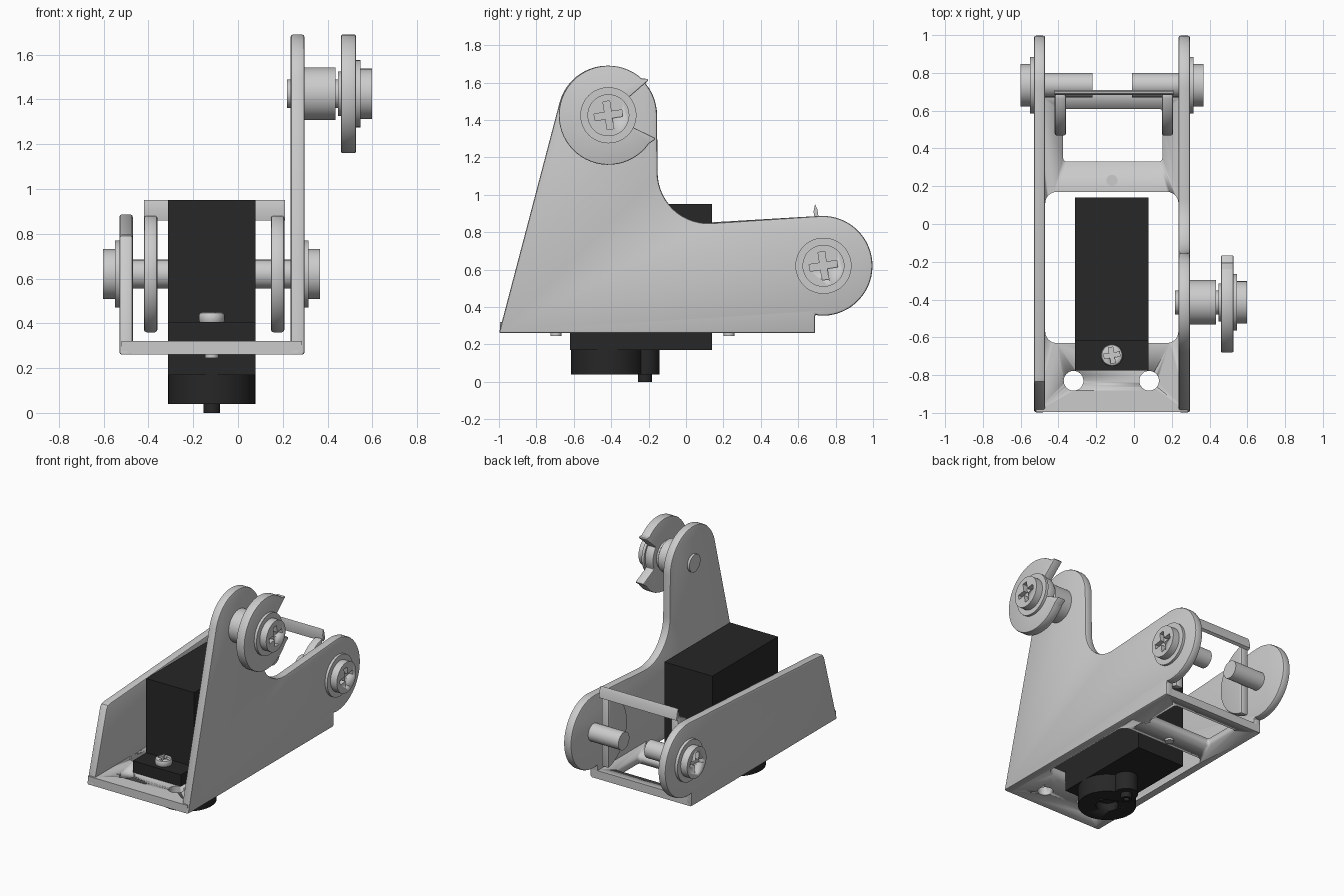
import bpy, bmesh
from math import sin, cos, radians, pi
from mathutils import Vector

if "Cube" in bpy.data.objects:
    bpy.data.objects.remove(bpy.data.objects["Cube"])


def material(name, c):
    m = bpy.data.materials.new(name)
    m.diffuse_color = (c, c, c, 1)
    m.use_nodes = True
    m.node_tree.nodes["Principled BSDF"].inputs["Base Color"].default_value = m.diffuse_color
    return m


BLACK = material("black_plastic", 0.02)
STEEL = material("light_steel", 0.6)


def arc(cx, cy, r, a0, a1, n=24):
    return [(cx + r * cos(radians(a0 + (a1 - a0) * i / n)),
             cy + r * sin(radians(a0 + (a1 - a0) * i / n))) for i in range(n + 1)]


def circle(cx, cy, r, n=48):
    return arc(cx, cy, r, 0, 360 - 360 / n, n - 1)


def rect(x0, x1, y0, y1, r=0):
    if not r:
        return [(x0, y0), (x1, y0), (x1, y1), (x0, y1)]
    return (arc(x1 - r, y0 + r, r, -90, 0, 6) + arc(x1 - r, y1 - r, r, 0, 90, 6)
            + arc(x0 + r, y1 - r, r, 90, 180, 6) + arc(x0 + r, y0 + r, r, 180, 270, 6))


def activate(ob):
    bpy.ops.object.select_all(action='DESELECT')
    ob.select_set(True)
    bpy.context.view_layer.objects.active = ob


def prism(name, pts, axis, lo, hi, mat=None, bevel=0):
    """Extrude a closed profile along x (points are y,z) or z (points are x,y)."""
    bm = bmesh.new()
    vs = [bm.verts.new((lo, a, b) if axis == 'x' else (a, b, lo)) for a, b in pts]
    f = bm.faces.new(vs)
    ext = bmesh.ops.extrude_face_region(bm, geom=[f])
    move = Vector((hi - lo, 0, 0) if axis == 'x' else (0, 0, hi - lo))
    bmesh.ops.translate(bm, vec=move,
                        verts=[v for v in ext["geom"] if isinstance(v, bmesh.types.BMVert)])
    bmesh.ops.recalc_face_normals(bm, faces=bm.faces)
    me = bpy.data.meshes.new(name)
    bm.to_mesh(me)
    bm.free()
    ob = bpy.data.objects.new(name, me)
    bpy.context.collection.objects.link(ob)
    if mat:
        me.materials.append(mat)
    activate(ob)
    if bevel:
        m = ob.modifiers.new("Bevel", 'BEVEL')
        m.width, m.segments, m.limit_method, m.angle_limit = bevel, 2, 'ANGLE', radians(50)
        bpy.ops.object.modifier_apply(modifier=m.name)
    bpy.ops.object.shade_smooth_by_angle(angle=radians(30))
    return ob


def cut(ob, *cutters):
    for c in cutters:
        m = ob.modifiers.new("Cut", 'BOOLEAN')
        m.operation, m.solver, m.object = 'DIFFERENCE', 'EXACT', c
        activate(ob)
        bpy.ops.object.modifier_apply(modifier=m.name)
        bpy.data.objects.remove(c)


def cross(a, b, size, w, axis, lo, hi):
    """Plus-shaped cutter for a screw recess."""
    pts = []
    for k in range(4):
        t = k * pi / 2 + 0.15
        for u, v in ((size, -w), (size, w), (w, w)):
            pts.append((a + u * cos(t) - v * sin(t), b + u * sin(t) + v * cos(t)))
    return prism("cutter", pts, axis, lo, hi)


def bolt(name, x, d, y, z, shaft_len):
    """Flanged bolt along x; x is the seat of the head, d the outward direction."""
    prism(name + "_shaft", circle(y, z, 0.064), 'x', x, x - d * shaft_len, STEEL)
    prism(name + "_washer", circle(y, z, 0.15), 'x', x, x + d * 0.02, STEEL)
    head = prism(name + "_head", circle(y, z, 0.112), 'x', x + d * 0.019, x + d * 0.072, STEEL)
    cut(head, cross(y, z, 0.075, 0.018, 'x', x + d * 0.04, x + d * 0.1))


# U-shaped bracket: base plate with openings
base = prism("base_plate", rect(-0.52, 0.285, -0.995, 0.69), 'z', 0.26, 0.32)
cut(base,
    prism("cutter", rect(-0.47, 0.235, -0.63, 0.17, 0.06), 'z', 0.2, 0.4),
    prism("cutter", rect(-0.375, 0.15, 0.33, 0.61, 0.02), 'z', 0.2, 0.4),
    prism("cutter", circle(-0.32, -0.83, 0.052), 'z', 0.2, 0.4),
    prism("cutter", circle(0.08, -0.83, 0.052), 'z', 0.2, 0.4))

# Side walls: both share the rounded rear lobe
lobe = [(-1, 0.26), (0.69, 0.26), (0.69, 0.36)] + arc(0.73, 0.62, 0.267, -95, 93, 32)
prism("right_wall", lobe + arc(0.12, 1.12, 0.272, -87, -180, 14)
      + arc(-0.42, 1.425, 0.265, 0, 164, 28), 'x', 0.235, 0.297, bevel=0.012)
prism("left_wall", lobe + [(-0.81, 0.797), (-0.835, 0.79), (-0.85, 0.77)],
      'x', -0.53, -0.47, bevel=0.012)

# Rear pivot bolts
bolt("right_pivot_bolt", 0.295, 1, 0.735, 0.62, 0.305)
bolt("left_pivot_bolt", -0.53, -1, 0.735, 0.62, 0.31)

# Inner cut-away discs joined by a thin bar
for name, x in (("left_inner_disc", -0.42), ("right_inner_disc", 0.147)):
    prism(name, arc(0.735, 0.62, 0.267, 100, 260, 30), 'x', x, x + 0.06, bevel=0.012)
prism("cross_bar", [(0.69, 0.86), (0.71, 0.87), (0.703, 0.92), (0.69, 0.95), (0.682, 0.91)],
      'x', -0.42, 0.21)

# Upper roller: spacer, collar, notched disc and bolt
Y, Z = -0.415, 1.425
prism("roller_spacer", circle(Y, Z, 0.118), 'x', 0.29, 0.435, STEEL)
prism("roller_collar", circle(Y, Z, 0.1), 'x', 0.447, 0.465, STEEL)
notched = (arc(Y, Z, 0.285, 41, 43, 1) + arc(Y, Z, 0.265, 48, 325, 44)
           + arc(Y, Z, 0.28, 332, 334, 1) + arc(Y, Z, 0.14, 334, 401, 10))
prism("roller_disc", notched, 'x', 0.46, 0.527, bevel=0.012)
bolt("roller_bolt", 0.526, 1, Y, Z, 0.308)

# Motor: body, mounting ear, gear housing and output pin
X = -0.117
prism("motor_body", rect(-0.312, 0.078, -0.62, 0.14), 'z', 0.17, 0.95, BLACK)
ear = prism("motor_ear", rect(-0.312, 0.078, -0.775, -0.6), 'z', 0.32, 0.405, BLACK)
housing = prism("gear_housing", circle(X, -0.42, 0.195), 'z', 0.04, 0.175, BLACK)
cut(housing, prism("cutter", circle(X, -0.42, 0.075), 'z', 0, 0.1))
prism("gear_housing_lobe", circle(X, -0.222, 0.08), 'z', 0.04, 0.175, BLACK)
pin = prism("output_pin", circle(X, -0.22, 0.037), 'z', 0.0, 0.06, BLACK)
cut(pin, prism("cutter", circle(X, -0.22, 0.02), 'z', -0.02, 0.03))

# Mounting screws
head = prism("ear_screw_head", circle(X, -0.695, 0.058), 'z', 0.4, 0.45, STEEL, bevel=0.015)
cut(head, cross(X, -0.695, 0.042, 0.012, 'z', 0.425, 0.5))
prism("ear_screw_shaft", circle(X, -0.695, 0.03, 24), 'z', 0.245, 0.4, STEEL)
prism("rear_screw_shaft", circle(X, 0.23, 0.03, 24), 'z', 0.245, 0.325, STEEL)
